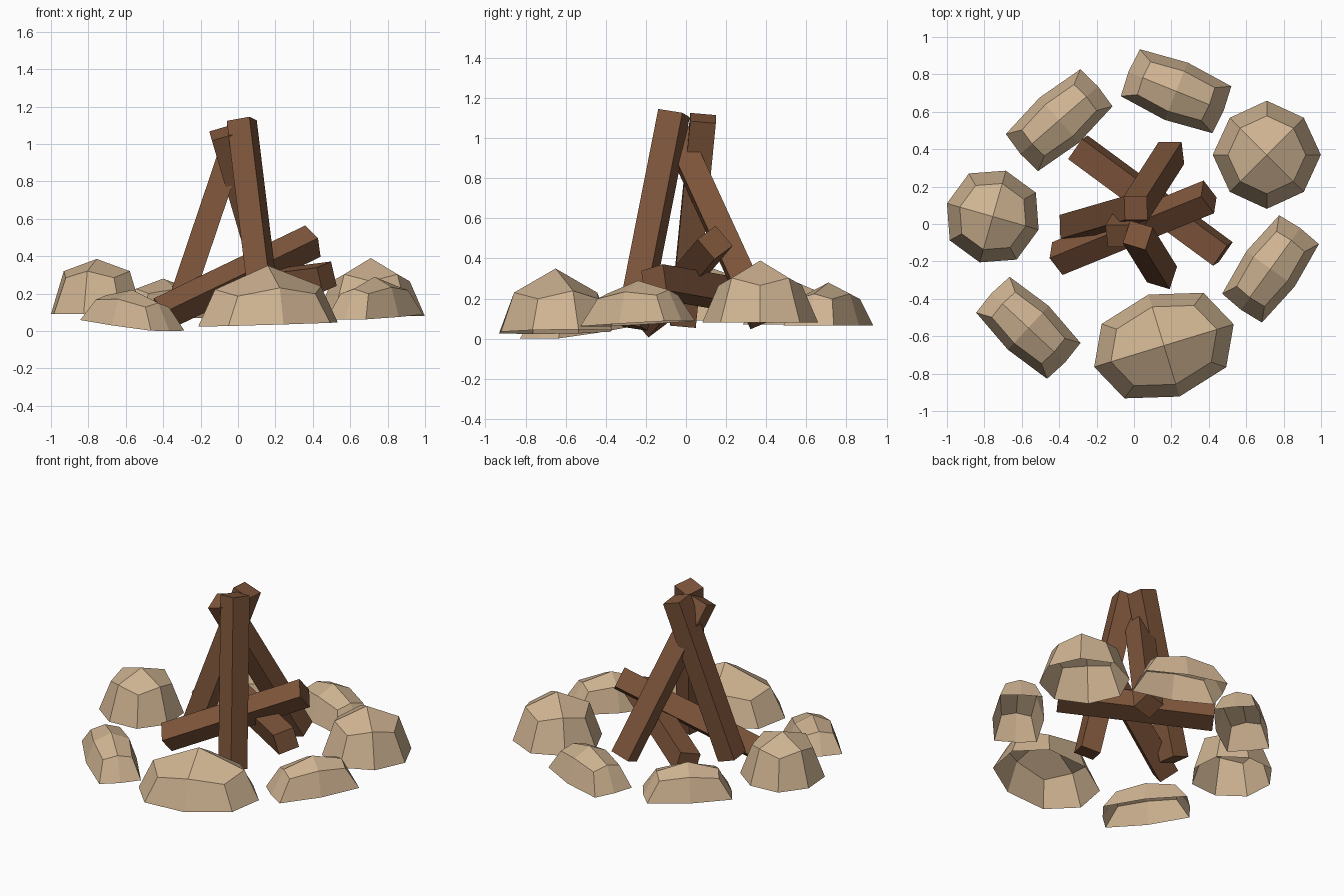
import bpy, bmesh, math
from mathutils import Vector, Matrix

if "Cube" in bpy.data.objects:
    bpy.data.objects.remove(bpy.data.objects["Cube"])


def material(name, rgb):
    m = bpy.data.materials.new(name)
    m.diffuse_color = (*rgb, 1)
    m.use_nodes = True
    m.node_tree.nodes["Principled BSDF"].inputs["Base Color"].default_value = m.diffuse_color
    return m


WOOD = material("brown wood", (0.21, 0.092, 0.044))
STONE = material("tan stone", (0.62, 0.45, 0.285))


def finish(name, bm, mat):
    me = bpy.data.meshes.new(name)
    bm.to_mesh(me)
    bm.free()
    me.materials.append(mat)
    ob = bpy.data.objects.new(name, me)
    bpy.context.collection.objects.link(ob)


def log(name, start, end, facing, width=0.128):
    """Square beam from start to end, one side turned towards 'facing'."""
    a, b = Vector(start), Vector(end)
    axis = (b - a).normalized()
    f = Vector(facing)
    u = (f - axis * f.dot(axis)).normalized()
    v = axis.cross(u)
    rot = Matrix((u, v, axis)).transposed().to_4x4()
    size = Matrix.Diagonal((width, width, (b - a).length, 1))
    bm = bmesh.new()
    bmesh.ops.create_cube(bm, size=1, matrix=Matrix.Translation((a + b) / 2) @ rot @ size)
    finish(name, bm, WOOD)


def rock(name, x, y, length, width, angle, corner, base, top, tilt, shoulder, rise):
    """Open-bottomed dome: 8-point rim, 8-point shoulder, four top quads.
    corner = how far rim corners reach; shoulder/rise = upper ring scale and height."""
    bm = bmesh.new()
    rot = Matrix.Rotation(math.radians(angle), 2)
    cx, cy = corner
    plan = [(1, 0), (cx, cy), (0, 1), (-cx, cy), (-1, 0), (-cx, -cy), (0, -1), (cx, -cy)]

    def vert(px, py, z):
        lx, ly = px * length, py * width
        p = rot @ Vector((lx, ly))
        return bm.verts.new((x + p.x, y + p.y, z + lx * tilt))

    h = top - base
    rim = [vert(px, py, base) for px, py in plan]
    ring = []
    for i, (px, py) in enumerate(plan):
        k = rise if i % 2 else rise + 0.12      # corners sit lower than side middles
        ring.append(vert(px * shoulder, py * shoulder, base + h * k))
    peak = vert(0, 0, top)
    for i in range(8):
        j = (i + 1) % 8
        bm.faces.new((rim[i], rim[j], ring[j], ring[i]))
    for i in range(0, 8, 2):
        bm.faces.new((ring[i], ring[i + 1], ring[(i + 2) % 8], peak))
    finish(name, bm, STONE)


# Three leaning logs
log("front_log", (0.15, -0.27, 0.06), (0.02, -0.06, 1.125), (-0.29, -0.96, 0))
log("back_log", (0.20, 0.38, 0.09), (-0.085, -0.065, 1.06), (0, 1, 0))
log("left_log", (-0.335, -0.015, 0.08), (0.01, 0.085, 1.10), (0, -1, 0))
# Two low crossing logs
log("low_log", (-0.30, 0.41, 0.19), (0.475, -0.16, 0.29), (-0.15, -0.2, 1), 0.135)
log("raised_log", (-0.41, -0.185, 0.09), (0.40, 0.145, 0.48), (-0.01, -0.045, 0.05), 0.132)

# Ring of stones
ROUND, LONG = (0.73, 0.73), (0.96, 0.82)
rock("left_rock", -0.755, 0.04, 0.255, 0.255, -16, ROUND, 0.09, 0.385, 0, 0.72, 0.66)
rock("right_rock", 0.71, 0.37, 0.28, 0.28, 45, ROUND, 0.08, 0.39, 0, 0.72, 0.60)
rock("front_rock", 0.16, -0.65, 0.39, 0.285, 17, ROUND, 0.035, 0.35, 0.03, 0.76, 0.50)
rock("back_rock", 0.225, 0.71, 0.275, 0.165, -22, LONG, 0.065, 0.28, 0, 0.70, 0.62)
rock("back_left_rock", -0.40, 0.555, 0.275, 0.16, 41, LONG, 0.07, 0.28, 0, 0.70, 0.62)
rock("right_front_rock", 0.73, -0.24, 0.27, 0.16, 54, LONG, 0.075, 0.29, 0.05, 0.70, 0.62)
rock("front_left_rock", -0.565, -0.555, 0.27, 0.16, -43, LONG, 0.03, 0.22, -0.11, 0.70, 0.62)
